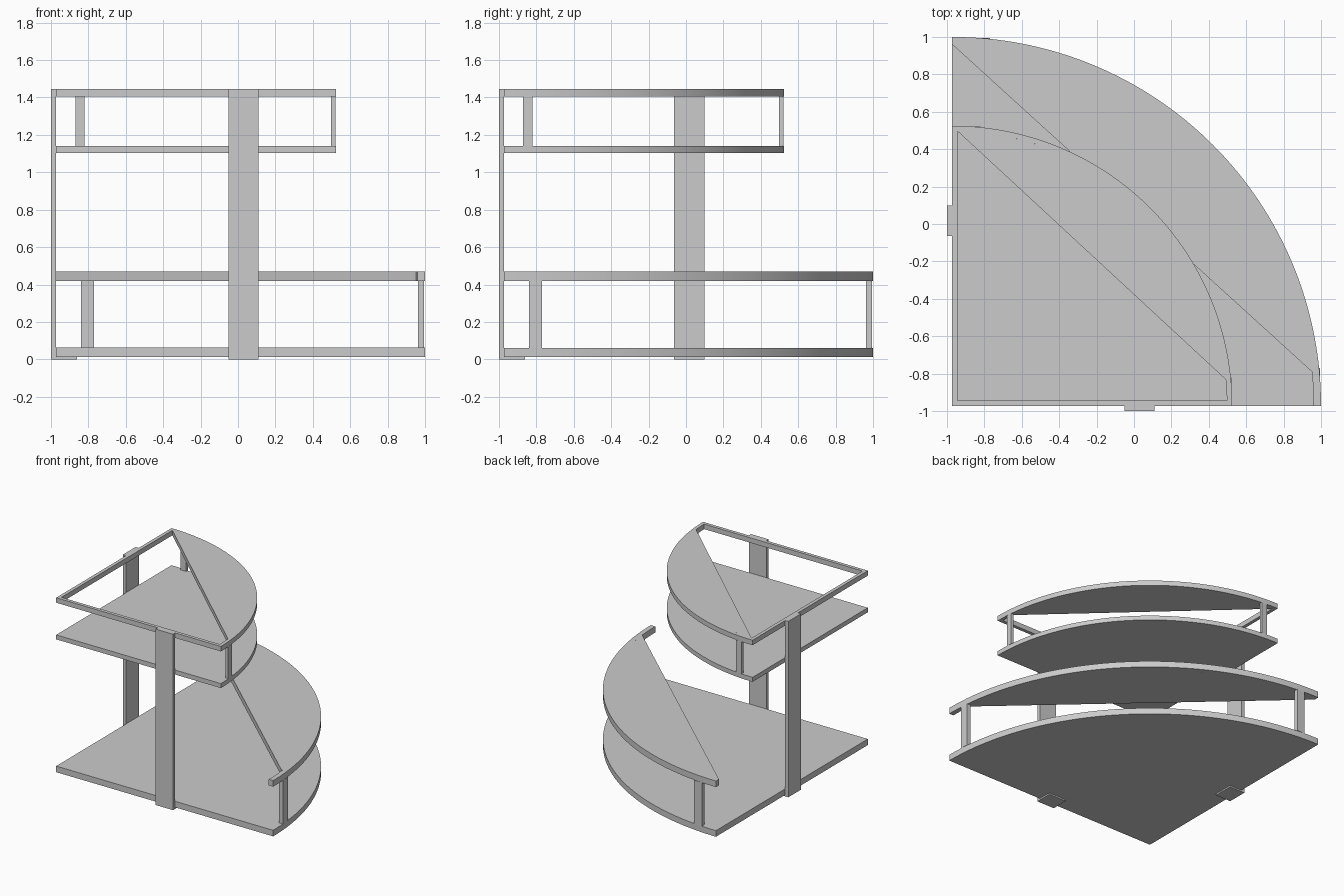
import bpy, bmesh, math

if "Cube" in bpy.data.objects:
    bpy.data.objects.remove(bpy.data.objects["Cube"])

C = -0.972          # corner point of the quarter circle (x and y)
R_LOW, R_UP = 1.972, 1.497
SEG = 64


def arc(r, a0=0.0, a1=90.0):
    return [(C + r * math.cos(math.radians(a0 + (a1 - a0) * i / SEG)),
             C + r * math.sin(math.radians(a0 + (a1 - a0) * i / SEG))) for i in range(SEG + 1)]


def finish(name, bm):
    bmesh.ops.recalc_face_normals(bm, faces=bm.faces[:])
    me = bpy.data.meshes.new(name)
    bm.to_mesh(me)
    bm.free()
    ob = bpy.data.objects.new(name, me)
    bpy.context.collection.objects.link(ob)
    bpy.ops.object.select_all(action='DESELECT')
    ob.select_set(True)
    bpy.context.view_layer.objects.active = ob
    bpy.ops.object.shade_smooth_by_angle(angle=math.radians(30))
    return ob


def prism(name, pts, z0, z1):
    bm = bmesh.new()
    lo = [bm.verts.new((x, y, z0)) for x, y in pts]
    hi = [bm.verts.new((x, y, z1)) for x, y in pts]
    bm.faces.new(lo)
    bm.faces.new(hi)
    n = len(pts)
    for i in range(n):
        j = (i + 1) % n
        bm.faces.new((lo[i], lo[j], hi[j], hi[i]))
    return finish(name, bm)


def band(name, outer, inner, z0, z1, closed=False):
    # solid strip between two matching paths
    bm = bmesh.new()
    rings = [[bm.verts.new((p[0], p[1], z)) for p, z in ((o, z0), (o, z1), (i, z1), (i, z0))]
             for o, i in zip(outer, inner)]
    n = len(rings)
    for k in range(n if closed else n - 1):
        a, b = rings[k], rings[(k + 1) % n]
        for s in range(4):
            t = (s + 1) % 4
            bm.faces.new((a[s], a[t], b[t], b[s]))
    if not closed:
        bm.faces.new(rings[0])
        bm.faces.new(rings[-1])
    return finish(name, bm)


def box(name, x0, x1, y0, y1, z0, z1):
    return prism(name, [(x0, y0), (x1, y0), (x1, y1), (x0, y1)], z0, z1)


def box_pair(name, x0, x1, y0, y1, z0, z1):
    # one box and its reflection across the x = y diagonal
    box(name + "_right", x0, x1, y0, y1, z0, z1)
    box(name + "_left", y0, y1, x0, x1, z0, z1)


# Quarter-round shelf boards
prism("lower_shelf", [(C, C)] + arc(R_LOW), 0.012, 0.062)
prism("upper_shelf", [(C, C)] + arc(R_UP), 1.103, 1.14)

# Lower guard rail along the curve, with the web out to its chord
band("lower_rail", arc(R_LOW), arc(R_LOW - 0.04), 0.42, 0.47)
prism("lower_rail_web", arc(R_LOW - 0.04, 5.4, 90), 0.42, 0.47)

# Upper rail: closed frame with two straight sides, and its web
w = 0.028
ri = R_UP - w
a = math.degrees(math.asin(w / ri))
band("upper_rail", [(C, C)] + arc(R_UP), [(C + w, C + w)] + arc(ri, a, 90 - a),
     1.404, 1.445, closed=True)
prism("upper_rail_web", arc(ri, 5.5, 90 - a), 1.404, 1.445)

# Short posts between the shelves and rails
box_pair("lower_post", 0.962, 0.995, -0.84, -0.77, 0.062, 0.42)
box_pair("upper_post", 0.497, 0.52, -0.87, -0.82, 1.14, 1.404)

# Tall wall supports with feet tucked under the lower shelf
for tag, swap, s0, s1 in (("front", False, -0.05, 0.11), ("side", True, -0.065, 0.1)):
    for part, d0, d1, z0, z1 in (("support", -1.0, C, 0.0, 1.445),
                                 ("support_foot", C, -0.86, 0.0, 0.012)):
        if swap:
            box(tag + "_" + part, d0, d1, s0, s1, z0, z1)
        else:
            box(tag + "_" + part, s0, s1, d0, d1, z0, z1)
